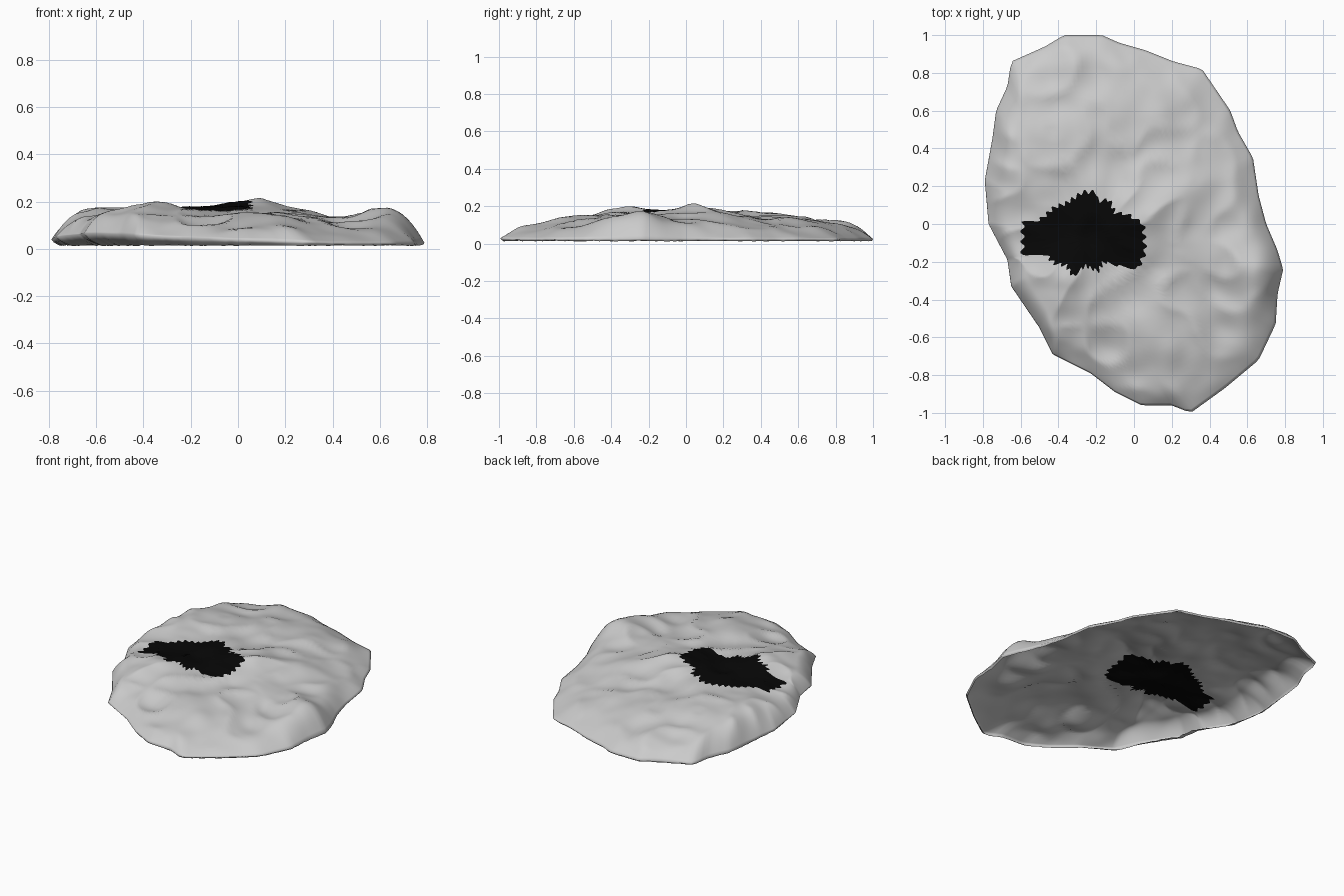
import bpy, math
from mathutils import Vector, noise

if "Cube" in bpy.data.objects:
    bpy.data.objects.remove(bpy.data.objects["Cube"])

N = 240                                   # radial divisions
C = Vector((-0.25, -0.08))                # ring centre, inside the dark patch

# Outer edge of the ground, seen from above
EDGE = [(-.37, 1), (-.17, 1), (-.08, .96), (.06, .92), (.21, .86), (.36, .82), (.51, .60),
        (.55, .49), (.63, .35), (.66, .15), (.70, 0), (.76, -.14), (.79, -.24),
        (.76, -.37), (.75, -.53), (.66, -.72), (.48, -.87), (.30, -1), (.20, -.96),
        (.04, -.96), (-.10, -.89), (-.23, -.79), (-.43, -.69), (-.5, -.55), (-.65, -.33),
        (-.67, -.19), (-.77, 0), (-.79, .23), (-.75, .45), (-.73, .60), (-.67, .73),
        (-.65, .86), (-.47, .94)]
# Jagged edge of the dark patch
PATCH = [(-.59, -.17), (-.59, .01), (-.5, .02), (-.42, .09), (-.36, .11), (-.27, .17),
         (-.2, .17), (-.19, .12), (-.13, .13), (-.1, .06), (-.03, .05), (.05, 0), (.06, -.15),
         (.02, -.24), (-.09, -.22), (-.16, -.2), (-.19, -.25), (-.26, -.22), (-.32, -.28),
         (-.36, -.22), (-.42, -.21), (-.47, -.16)]
# Hills and hollows: x, y, height
HILLS = [(.08, .05, .212), (-.37, -.29, .198), (-.25, -.08, .155), (-.5, -.1, .15), (-.02, -.07, .182),
         (-.08, -.22, .152), (0, -.35, .14), (.25, -.08, .155), (.27, .2, .165), (.45, 0, .12),
         (.45, .25, .11), (.63, -.25, .175), (.63, -.5, .11), (.45, -.35, .105), (.25, -.3, .135),
         (.3, -.6, .12), (.1, -.6, .15), (-.15, -.55, .13), (-.38, -.6, .125), (.2, -.9, .095),
         (.5, -.75, .075), (0, -.83, .085), (-.25, -.7, .1), (-.52, -.28, .165), (-.68, 0, .125),
         (-.73, .22, .13), (-.5, .2, .165), (-.25, .3, .155), (0, .35, .14), (-.6, .55, .14),
         (-.4, .65, .12), (-.15, .6, .145), (.15, .6, .13), (.35, .5, .095), (.55, .3, .09),
         (.25, .8, .07), (-.1, .85, .105), (-.4, .85, .1), (-.57, .78, .1), (.62, 0, .125)]


def reach(poly, a):
    """Distance from the centre to the outline along angle a."""
    d, best = Vector((math.cos(a), math.sin(a))), 0
    for i in range(len(poly)):
        p = Vector(poly[i - 1]) - C
        e = Vector(poly[i]) - C - p
        den = d.cross(e)
        if abs(den) > 1e-9:
            t, u = p.cross(e) / den, p.cross(d) / den
            if -1e-6 <= u <= 1 + 1e-6:
                best = max(best, t)
    return best


def kernel(x, y, h):
    return math.sqrt((x - h[0])**2 + (y - h[1])**2 + .001)


def bumps(x, y):
    """Small scalloped relief."""
    return .034 * (abs(noise.noise(Vector((x * 4.6, y * 4.6, 3.7)))) - .2) * -1.2 \
        + .008 * noise.noise(Vector((x * 9, y * 9, 1.3)))


def solve(A, b):
    """Gaussian elimination with pivoting."""
    n = len(b)
    M = [row + [v] for row, v in zip(A, b)]
    for i in range(n):
        p = max(range(i, n), key=lambda r: abs(M[r][i]))
        M[i], M[p] = M[p], M[i]
        for r in range(n):
            if r != i:
                f = M[r][i] / M[i][i]
                M[r] = [u - f * v for u, v in zip(M[r], M[i])]
    return [M[i][n] / M[i][i] for i in range(n)]


# Smooth surface that passes through all hills, relief included
WEIGHTS = solve([[kernel(h[0], h[1], g) for g in HILLS] for h in HILLS],
                [h[2] - .13 - bumps(h[0], h[1]) for h in HILLS])


def height(x, y):
    z = .13 + sum(w * kernel(x, y, h) for w, h in zip(WEIGHTS, HILLS)) + bumps(x, y)
    return min(.215, max(.05, z))


angles = [2 * math.pi * i / N for i in range(N)]
inner = [reach(PATCH, a) + .012 * math.sin(i * math.pi / 3) for i, a in enumerate(angles)]
outer = [reach(EDGE, a) for a in angles]


def lean(a):
    """1 at the front left where the rim overhangs, 0 on the far side."""
    return max(0, math.cos(a - 3.8))


def point(a, r, rim):
    x, y = C.x + r * math.cos(a), C.y + r * math.sin(a)
    q = min(1, max(0, 1 - (rim - r) / (.17 - .08 * lean(a))))   # rounds down to the rim
    low = .025 + .04 * lean(a)
    return x, y, low + (height(x, y) - low) * (1 - q**2.2)


def build(name, rings, cap):
    verts = [v for ring in rings for v in ring]
    faces = [(k * N + i, (k + 1) * N + i, (k + 1) * N + (i + 1) % N, k * N + (i + 1) % N)
             for k in range(len(rings) - 1) for i in range(N)]
    if cap:
        verts.append((C.x, C.y, height(C.x, C.y)))
        faces += [(i, (i + 1) % N, len(verts) - 1) for i in range(N)]
    mesh = bpy.data.meshes.new(name)
    mesh.from_pydata(verts, [], faces)
    mesh.shade_smooth()
    obj = bpy.data.objects.new(name, mesh)
    bpy.context.collection.objects.link(obj)
    return obj


# Dark patch
dark = build("dark_patch", [[point(a, r * k / 8, R) for a, r, R in zip(angles, inner, outer)]
                            for k in range(1, 9)], True)
mat = bpy.data.materials.new("black")
mat.diffuse_color = (.002, .002, .002, 1)
mat.use_nodes = True
mat.node_tree.nodes["Principled BSDF"].inputs["Base Color"].default_value = mat.diffuse_color
dark.data.materials.append(mat)

# Ground shell, rings spaced closer towards the rim
M = 30
rings = []
for k in range(M + 1):
    t = math.sin(k / M * math.pi / 2) * .5 + k / M * .5
    rings.append([point(a, r + (R - r) * t, R) for a, r, R in zip(angles, inner, outer)])
# Lip curling in under the rim, deepest at the front left
for f, g in ((.3, .5), (1, 1)):
    ring = []
    for a, R, v in zip(angles, outer, rings[M]):
        tuck = (.008 + .08 * lean(a)) * f
        n = .005 * noise.noise(Vector((v[0] * 25, v[1] * 25, 0)))
        ring.append((C.x + (R - tuck) * math.cos(a), C.y + (R - tuck) * math.sin(a),
                     v[2] + (.014 + n - v[2]) * g))
    rings.append(ring)
build("ground_shell", rings, False)
